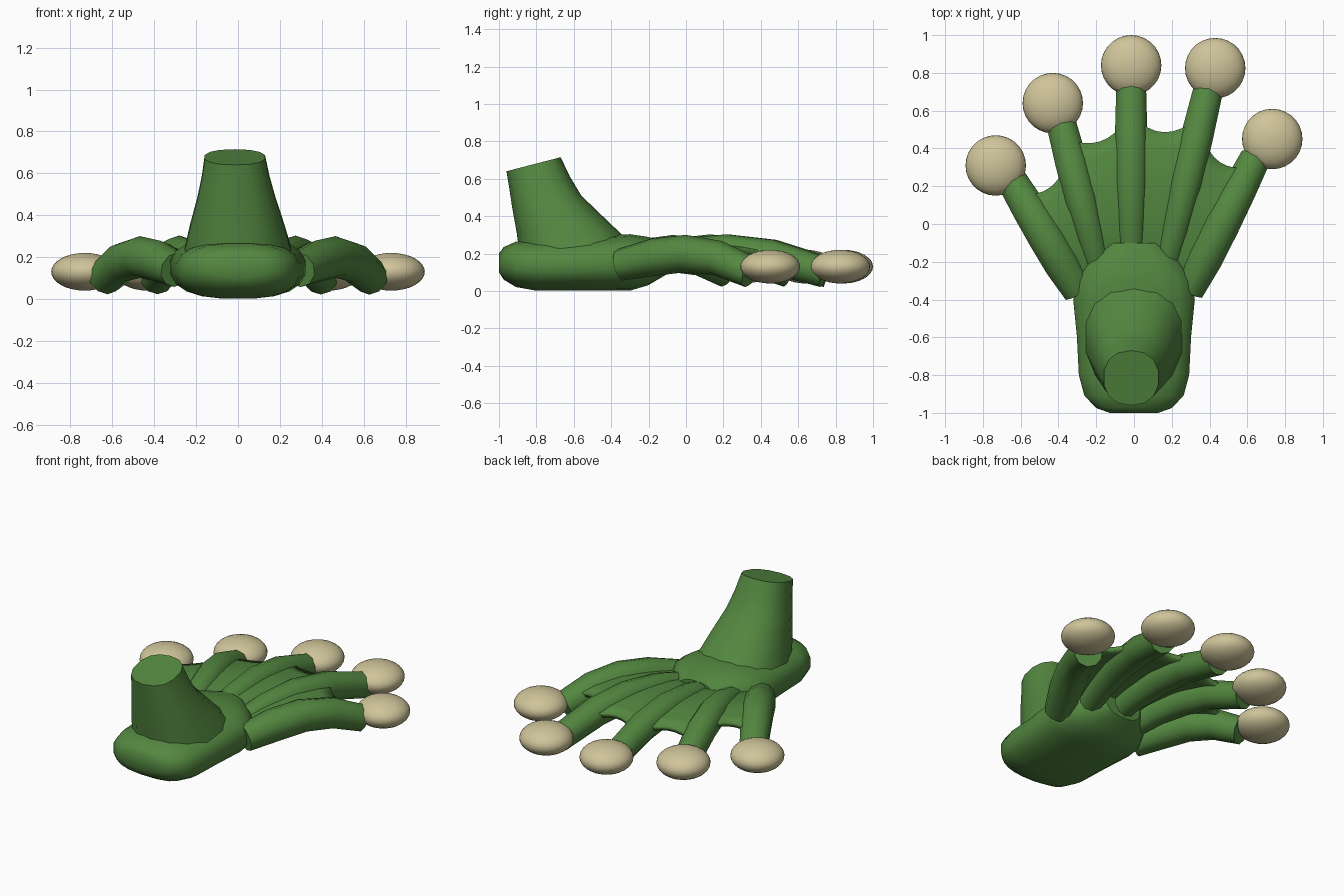
import bpy, bmesh, math
from mathutils import Vector

if "Cube" in bpy.data.objects:
    bpy.data.objects.remove(bpy.data.objects["Cube"])


def material(name, rgb):
    m = bpy.data.materials.new(name)
    m.diffuse_color = (*rgb, 1)
    m.use_nodes = True
    m.node_tree.nodes["Principled BSDF"].inputs["Base Color"].default_value = m.diffuse_color
    return m


GREEN = material("leaf green", (0.088, 0.245, 0.052))
TAN = material("pale tan", (0.62, 0.55, 0.32))


def finish(bm, name, mat, angle=40):
    bmesh.ops.recalc_face_normals(bm, faces=bm.faces)
    me = bpy.data.meshes.new(name)
    bm.to_mesh(me)
    bm.free()
    me.materials.append(mat)
    me.shade_smooth()
    me.set_sharp_from_angle(angle=math.radians(angle))
    ob = bpy.data.objects.new(name, me)
    bpy.context.collection.objects.link(ob)
    return ob


def skin(bm, rings, closed):
    """Join neighbouring rows of points with quads."""
    rows = [[bm.verts.new(p) for p in r] for r in rings]
    n = len(rows[0])
    for a, b in zip(rows, rows[1:]):
        for i in range(n if closed else n - 1):
            j = (i + 1) % n
            bm.faces.new((a[i], a[j], b[j], b[i]))
    return rows


def loft(name, rings, mat, angle=40):
    bm = bmesh.new()
    rows = skin(bm, rings, True)
    bm.faces.new(rows[0])
    bm.faces.new(rows[-1])
    return finish(bm, name, mat, angle)


def circle(n, power=2.0):
    """Unit superellipse points."""
    pts = []
    for i in range(n):
        a = 2 * math.pi * (i + 0.5) / n
        c, s = math.cos(a), math.sin(a)
        pts.append((math.copysign(abs(c) ** (2 / power), c),
                    math.copysign(abs(s) ** (2 / power), s)))
    return pts


# heel and sole: y, half width, bottom z, top z
sole = [(-1.0, .13, .10, .20), (-.975, .20, .06, .235), (-.91, .265, .02, .265),
        (-.8, .295, 0, .275), (-.6, .305, 0, .28), (-.4, .325, 0, .30),
        (-.3, .31, 0, .305), (-.2, .25, .03, .29), (-.1, .13, .09, .262)]
loft("heel_and_sole",
     [[(c * w, y, (lo + hi) / 2 + s * (hi - lo) / 2) for c, s in circle(20, 2.5)]
      for y, w, lo, hi in sole], GREEN)

# ankle: back y, back z, front y, front z, half width
ankle = [(-.89, .20, -.31, .27, .26), (-.905, .31, -.43, .385, .23),
         (-.93, .45, -.56, .51, .19), (-.945, .55, -.62, .61, .165),
         (-.96, .64, -.67, .715, .147)]
loft("ankle",
     [[(c * w - .015 * k / 4, (yb + yf) / 2 + s * (yf - yb) / 2,
        (zb + zf) / 2 + s * (zf - zb) / 2) for c, s in circle(14, 2.3)]
      for k, (yb, zb, yf, zf, w) in enumerate(ankle)], GREEN)

# toe arches: fraction along toe, centre z, radius
OUTER = [(0, .14, .085), (.25, .18, .1), (.5, .2, .1), (.75, .175, .095), (1, .1, .085)]
INNER = [(0, .16, .07), (.2, .2, .08), (.45, .213, .09), (.7, .185, .09), (1, .1, .082)]

# toes: base xy, end xy, arch, tip pad centre xy
TOES = [((-.295, -.355), (-.64, .22), OUTER, (-.732, .31)),
        ((-.19, -.22), (-.39, .55), INNER, (-.43, .64)),
        ((-.015, -.22), (-.015, .76), INNER, (-.015, .84)),
        ((.17, -.22), (.4, .74), INNER, (.43, .825)),
        ((.29, -.35), (.64, .345), OUTER, (.732, .45))]


def toe_point(toe, t):
    """Centre of a toe at fraction t, on its arch."""
    a, b, arch, _ = toe
    for (t0, z0, _), (t1, z1, _) in zip(arch, arch[1:]):
        if t <= t1:
            break
    z = z0 + (z1 - z0) * (t - t0) / (t1 - t0)
    return Vector((a[0] + (b[0] - a[0]) * t, a[1] + (b[1] - a[1]) * t, z))


for k, toe in enumerate(TOES, 1):
    # arched toe
    rings = []
    for t, z, r in toe[2]:
        tan = (toe_point(toe, min(t + .1, 1)) - toe_point(toe, max(t - .1, 0))).normalized()
        side = tan.cross(Vector((0, 0, 1))).normalized()
        up = side.cross(tan)
        mid = toe_point(toe, t)
        rings.append([mid + side * (c * r) + up * (s * r) for c, s in circle(10)])
    loft(f"toe_{k}", rings, GREEN)

    # flattened round pad on the tip
    bm = bmesh.new()
    bmesh.ops.create_uvsphere(bm, u_segments=28, v_segments=16, radius=1)
    bmesh.ops.scale(bm, vec=(.16, .16, .09), verts=bm.verts)
    bmesh.ops.translate(bm, vec=(*toe[3], .13), verts=bm.verts)
    finish(bm, f"toe_pad_{k}", TAN, 60)

# webs: how far each reaches along its two toes
REACH = [(.88, .74), (.87, .81), (.81, .82), (.75, .93)]
for k, (ra, rb) in enumerate(REACH):
    rows = []
    for i in range(9):
        row = []
        for j in range(9):
            u = j / 8
            f = i / 8
            dip = .09 * 4 * u * (1 - u) * f
            p = toe_point(TOES[k], max(ra * f - dip, 0))
            q = toe_point(TOES[k + 1], max(rb * f - dip, 0))
            row.append(p.lerp(q, u) + Vector((0, 0, .03)))
        rows.append(row)
    bm = bmesh.new()
    skin(bm, rows, False)
    web = finish(bm, f"web_{k + 1}", GREEN)
    mod = web.modifiers.new("thickness", 'SOLIDIFY')
    mod.thickness = .03
    mod.offset = 0
